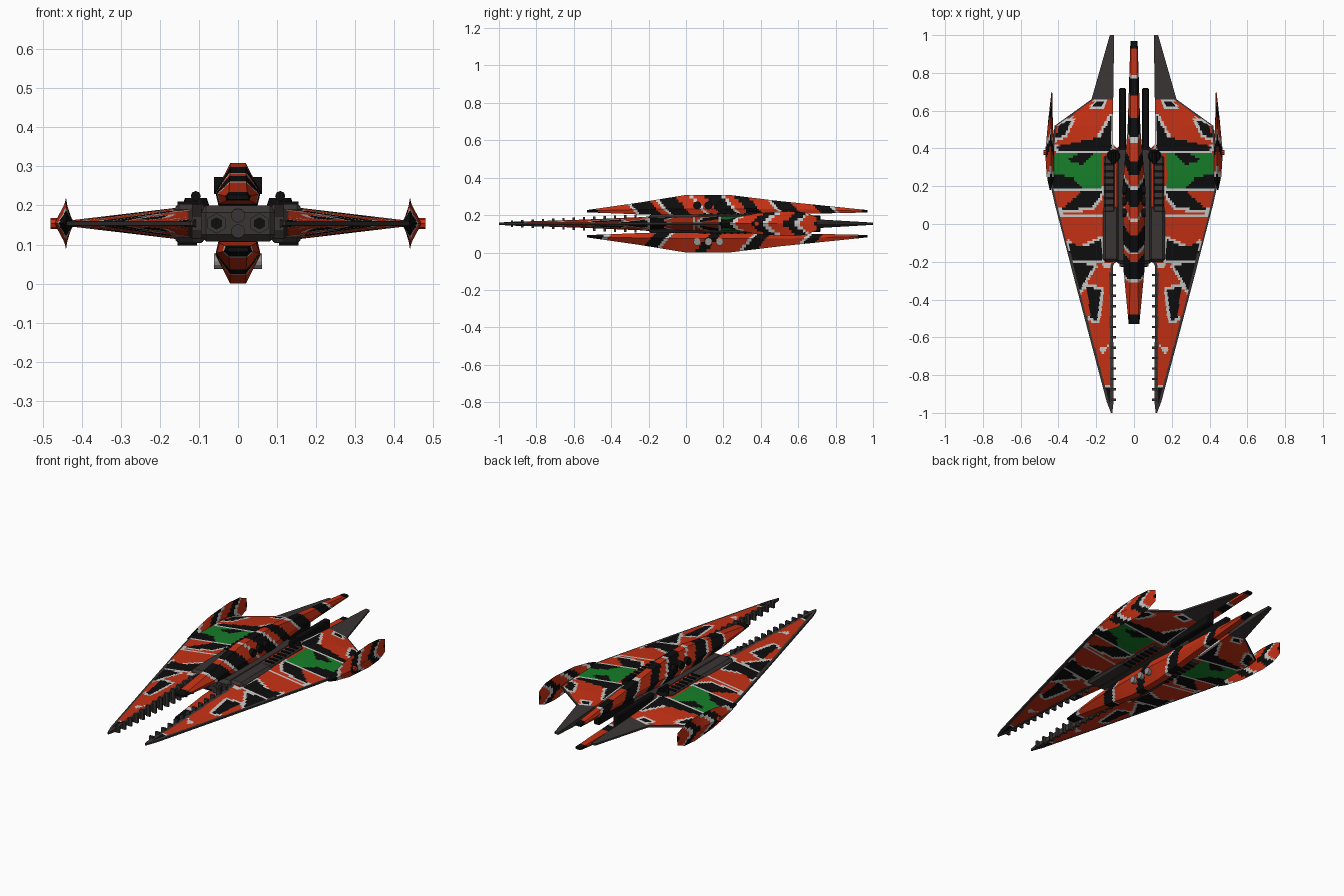
import bpy, bmesh, math
from mathutils import Matrix, Vector

if "Cube" in bpy.data.objects:
    bpy.data.objects.remove(bpy.data.objects["Cube"])

C = 0.154  # height of the symmetry plane
NAMES = ["red", "black", "white", "green", "dark_grey", "pale_grey"]
VALUES = [(0.56, 0.03, 0.007), (0.004, 0.004, 0.004), (0.58, 0.57, 0.56),
          (0.008, 0.21, 0.022), (0.042, 0.035, 0.034), (0.3, 0.29, 0.28)]
RED, BLACK, WHITE, GREEN, GREY, PALE = range(6)
MATS = []
for n, v in zip(NAMES, VALUES):
    m = bpy.data.materials.new(n)
    m.diffuse_color = (*v, 1)
    m.use_nodes = True
    m.node_tree.nodes["Principled BSDF"].inputs["Base Color"].default_value = m.diffuse_color
    MATS.append(m)


def finish(name, bm, colour):
    bmesh.ops.recalc_face_normals(bm, faces=bm.faces)
    for f in bm.faces:
        f.material_index = colour(f.calc_center_median()) if callable(colour) else colour
    me = bpy.data.meshes.new(name)
    bm.to_mesh(me)
    bm.free()
    for m in MATS:
        me.materials.append(m)
    ob = bpy.data.objects.new(name, me)
    bpy.context.collection.objects.link(ob)
    return ob


def lerp(keys, y):
    """Interpolate rows of (y, a, b, ...)."""
    for a, b in zip(keys, keys[1:]):
        if y <= b[0]:
            t = max(0, (y - a[0]) / (b[0] - a[0]))
            return [p + (q - p) * t for p, q in zip(a[1:], b[1:])]
    return list(keys[-1][1:])


def rows(keys, step):
    out = []
    for a, b in zip(keys, keys[1:]):
        n = max(1, round((b[0] - a[0]) / step))
        out += [a[0] + (b[0] - a[0]) * i / n for i in range(n)]
    return out + [keys[-1][0]]


def loft(name, rings, colour):
    bm = bmesh.new()
    vs = [[bm.verts.new(p) for p in r] for r in rings]
    n = len(rings[0])
    for a, b in zip(vs, vs[1:]):
        for i in range(n):
            j = (i + 1) % n
            bm.faces.new((a[i], a[j], b[j], b[i]))
    bm.faces.new(vs[0])
    bm.faces.new(vs[-1])
    return finish(name, bm, colour)


def subdivide(ring, n):
    return [Vector(p).lerp(Vector(q), i / n)
            for p, q in zip(ring, ring[1:] + ring[:1]) for i in range(n)]


def box(name, c, s, mat, bevel=0):
    bm = bmesh.new()
    bmesh.ops.create_cube(bm, size=1, matrix=Matrix.Translation(c) @ Matrix.Diagonal((*s, 1)))
    if bevel:
        bmesh.ops.bevel(bm, geom=bm.edges[:], offset=bevel, segments=1, affect='EDGES')
    return finish(name, bm, mat)


def cyl(name, c, r, depth, axis, mat, sides=12, r2=None):
    rot = {'x': Matrix.Rotation(math.pi / 2, 4, 'Y'), 'y': Matrix.Rotation(math.pi / 2, 4, 'X'),
           'z': Matrix.Identity(4)}[axis]
    bm = bmesh.new()
    bmesh.ops.create_cone(bm, cap_ends=True, segments=sides, radius1=r,
                          radius2=r if r2 is None else r2, depth=depth,
                          matrix=Matrix.Translation(c) @ rot)
    return finish(name, bm, mat)


# Camouflage patches on a wing, first match wins
PATCHES = [
    (BLACK, [(.17, .62), (.22, .62), (.2, .65), (.16, .65)]),
    (BLACK, [(.12, .57), (.18, .46), (.41, .41), (.4, .385), (.12, .385)]),
    (BLACK, [(.33, .55), (.39, .53), (.42, .45), (.37, .47)]),
    (BLACK, [(.22, .37), (.3, .37), (.36, .34), (.27, .31)]),
    (BLACK, [(.27, .19), (.45, .19), (.44, .27), (.33, .25)]),
    (GREEN, [(.17, .37), (.42, .37), (.44, .27), (.27, .19), (.17, .19)]),
    (BLACK, [(.16, .18), (.27, .18), (.39, .07), (.22, .09)]),
    (WHITE, [(.16, .055), (.5, .055), (.5, .04), (.16, .04)]),
]
PATCHES += [
    (BLACK, [(.17, -.08), (.26, -.12), (.35, -.1), (.33, -.2), (.17, -.19)]),
    (BLACK, [(.21, -.22), (.33, -.2), (.29, -.36), (.26, -.3)]),
    (BLACK, [(.175, -.35), (.25, -.33), (.23, -.5), (.195, -.51)]),
    (WHITE, [(.13, -.64), (.19, -.66), (.165, -.69)]),
    (WHITE, [(.1, -.21), (.2, -.215), (.13, -.235)]),
]


def patch_colour(x, y):
    near = False
    for col, pts in PATCHES:
        inside = False
        for k, (a, b) in enumerate(zip(pts, pts[1:] + pts[:1])):
            if (a[1] > y) != (b[1] > y) and x < a[0] + (b[0] - a[0]) * (y - a[1]) / (b[1] - a[1]):
                inside = not inside
            dx, dy = b[0] - a[0], b[1] - a[1]
            t = min(1, max(0, ((x - a[0]) * dx + (y - a[1]) * dy) / (dx * dx + dy * dy)))
            if k != 1 and col == BLACK and math.hypot(x - a[0] - t * dx, y - a[1] - t * dy) < .016:
                near = True
        if inside:
            return col
    return WHITE if near else RED


# Wings: y, inner x, outer x, inner half thickness
WING = [(-1, .115, .122, .006), (-.94, .108, .145, .01), (-.6, .11, .235, .02), (-.22, .11, .335, .036),
        (-.18, .09, .345, .042), (.1, .09, .418, .048), (.25, .09, .452, .048), (.4, .09, .434, .046),
        (.42, .11, .432, .045), (.52, .11, .42, .036), (.66, .11, .225, .026), (1, .105, .128, .006)]


def wing_colour(p):
    x, y = abs(p.x), p.y
    xin, xout, _ = lerp(WING, y)
    if y > .66 or xout - x < .013 or (y < -.2 and x - xin < .018):
        return GREY
    if y < -.85:
        return WHITE if y > -.87 else BLACK
    return patch_colour(x, y)


COLS = 30
for side, s in (("right", 1), ("left", -1)):
    rings = []
    for y in rows(WING, .0125):
        xin, xout, h = lerp(WING, y)
        top = []
        for i in range(COLS + 1):
            t = i / COLS
            top.append((s * (xin + (xout - xin) * t), y, h + (.005 - h) * t))
        rings.append([(x, yy, C + z) for x, yy, z in top] +
                     [(x, yy, C - z) for x, yy, z in reversed(top)])
    loft(side + "_wing", rings, wing_colour)

    # Saw teeth along the inner wing edge
    for i in range(13):
        y = -.93 + i * .055
        h = .018 + .03 * (i / 12)
        box(f"{side}_tooth_{i}", (s * .106, y, C), (.024, .012, 2 * h), GREY)

    # Wing tip blades
    BLADE = [(.18, .442, .446, .008), (.25, .416, .462, .03), (.38, .422, .47, .056),
             (.55, .43, .454, .067), (.64, .431, .444, .06), (.7, .433, .437, .035)]
    rings = []
    for y in rows(BLADE, .015):
        a, b, h = lerp(BLADE, y)
        m = min(.44, b)
        ring = [(s * a, y, C), (s * m, y, C + h), (s * b, y, C), (s * m, y, C - h)]
        rings.append(subdivide(ring, 4))

    def blade_colour(p):
        v = (p.y - 1.3 * abs(p.z - C)) % .17
        return BLACK if v < .06 else WHITE if v < .085 else RED
    loft(side + "_tip_blade", rings, blade_colour)
    cyl(side + "_tip_nozzle", (s * .462, .378, C), .014, .036, 'x', RED, 8)

    # Hull cheeks, cooling ribs, rear rails and turrets
    box(side + "_cheek", (s * .122, -.05, C), (.085, .3, .1), GREY, .014)
    box(side + "_rear_cheek", (s * .13, .21, C), (.06, .3, .102), GREY, .008)
    for i in range(7):
        for z in (-1, 1):
            box(f"{side}_rib_{i}", (s * .13, .1 + i * .036, C + z * .052), (.05, .014, .008), BLACK)
    box(side + "_rail", (s * .061, .46, C), (.038, .52, .09), BLACK, .006)
    cyl(side + "_turret_base", (s * .108, .36, C + .05), .038, .03, 'z', BLACK, 12, .028)
    cyl(side + "_turret_gun", (s * .108, .35, C + .07), .013, .06, 'y', BLACK, 8)
    box(side + "_front_vent", (s * .112, -.2, C), (.03, .012, .06), GREY, .003)

    # Hexagonal front ports and side nozzles of the keels
    cyl(side + "_front_port", (s * .055, -.215, C), .026, .02, 'y', GREY, 6)
    cyl(side + "_front_port_core", (s * .055, -.225, C), .016, .004, 'y', BLACK, 6)
    for i in range(3):
        cyl(f"{side}_upper_nozzle_{i}", (s * .05, .06 + i * .06, C + .097), .022, .024, 'x', BLACK)
        cyl(f"{side}_lower_nozzle_{i}", (s * .05, .06 + i * .06, C - .097), .02, .024, 'x', PALE)

# Central hull
box("central_hull", (0, .1, C), (.2, .62, .092), GREY, .018)
for z in (-.02, .02):
    cyl("front_slot", (0, -.211, C + z), .018, .008, 'y', GREY)

# Upper and lower keels: y, top half width, middle half width, top, middle and base height
KEEL = [(-.53, .024, .028, .073, .069, .061), (-.25, .021, .055, .113, .076, .05),
        (0, .02, .058, .154, .08, .042), (.23, .02, .058, .154, .08, .042),
        (.5, .02, .034, .121, .08, .05), (.97, .014, .019, .073, .067, .06)]
UPPER = [(-.49, BLACK), (-.3, RED), (-.28, WHITE), (-.17, BLACK), (-.13, RED), (-.11, WHITE), (-.01, BLACK),
         (.07, RED), (.09, WHITE), (.15, RED), (.24, BLACK), (.26, WHITE), (.31, RED), (.38, BLACK),
         (.47, RED), (.49, WHITE), (.58, BLACK), (.69, RED), (.77, BLACK), (.79, WHITE), (.92, RED), (2, BLACK)]
LOWER = [(-.46, BLACK), (-.43, WHITE), (-.2, RED), (-.12, BLACK), (-.1, WHITE), (.1, RED), (.16, BLACK),
         (.33, RED), (.35, WHITE), (.42, BLACK), (.62, RED), (.64, WHITE), (.7, BLACK), (.9, RED), (2, BLACK)]
for name, s, bands in (("upper_keel", 1, UPPER), ("lower_keel", -1, LOWER)):
    rings = []
    for y in rows(KEEL, .01):
        wt, wm, zt, zm, zb = lerp(KEEL, y)
        half = [(wt, zt), (wm, zm), (wm * .85, zb)]
        ring = [(x, y, C + s * z) for x, z in half] + [(-x, y, C + s * z) for x, z in reversed(half)]
        rings.append(subdivide(ring, 4))

    def keel_colour(p, s=s, bands=bands):
        v = p.y + .9 * (abs(p.z - C) - .09)
        return next(c for lim, c in bands if v < lim)
    loft(name, rings, keel_colour)
